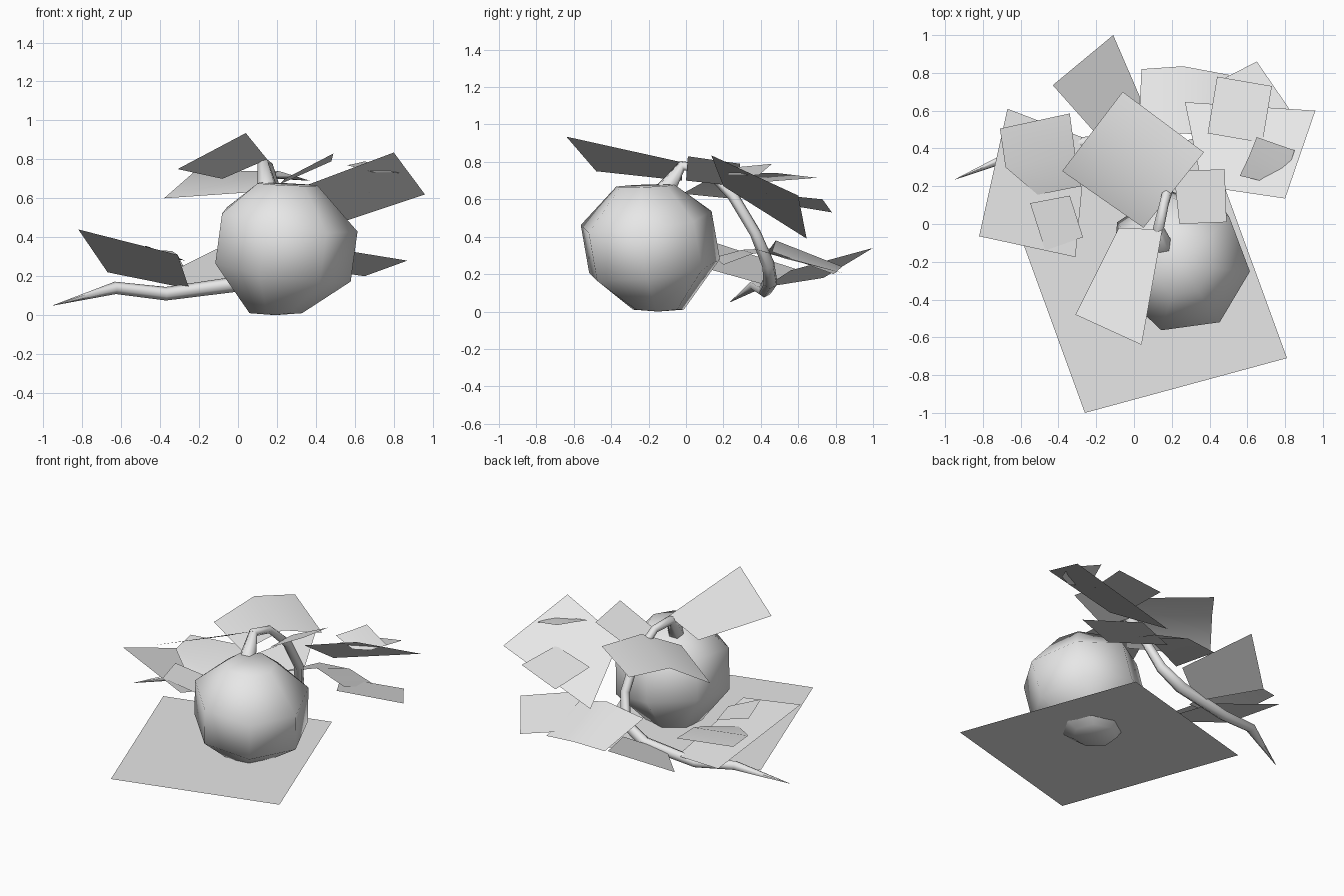
import bpy
import bmesh
from math import cos, sin, tau, radians
from mathutils import Vector

cube = bpy.data.objects.get("Cube")
if cube:
    bpy.data.objects.remove(cube, do_unlink=True)

# One plain grey for every part
grey = bpy.data.materials.new("plain grey")
grey.use_nodes = True
grey.diffuse_color = (0.8, 0.8, 0.8, 1)
for node in grey.node_tree.nodes:
    if node.type == 'BSDF_PRINCIPLED':
        node.inputs["Base Color"].default_value = grey.diffuse_color


def add_object(name, data):
    """Link a new object that uses the grey material."""
    obj = bpy.data.objects.new(name, data)
    bpy.context.collection.objects.link(obj)
    data.materials.append(grey)
    return obj


def add_mesh(name, bm, smooth):
    """Turn a bmesh into a finished object."""
    mesh = bpy.data.meshes.new(name)
    for face in bm.faces:
        face.smooth = smooth
    bm.to_mesh(mesh)
    bm.free()
    return add_object(name, mesh)


def card(name, *rows, smooth=True):
    """Thin sheet strung between rows of points; extra rows bend it."""
    bm = bmesh.new()
    verts = [[bm.verts.new(point) for point in row] for row in rows]
    for low, high in zip(verts, verts[1:]):
        for i in range(len(low) - 1):
            bm.faces.new((low[i], low[i + 1], high[i + 1], high[i]))
    # Make the sheet face upwards
    bm.normal_update()
    if sum(face.normal.z for face in bm.faces) < 0:
        bmesh.ops.reverse_faces(bm, faces=bm.faces)
    return add_mesh(name, bm, smooth)


def flat_card(name, corner, side_a, side_b):
    """Parallelogram sheet from one corner and its two neighbours."""
    corner, side_a, side_b = Vector(corner), Vector(side_a), Vector(side_b)
    return card(name, (corner, side_a), (side_b, side_a + side_b - corner))


# Ground sheet, pierced by the underside of the gourd
flat_card("ground_sheet", (-.26, -1, .05), (.81, -.71, .05), (-.69, .18, .05))


# Seven-sided gourd that leans forward and to its left
def gourd():
    sides = 7
    bm = bmesh.new()
    # centre of each ring, radius, amount of lean
    rings = [((.19, -.15, .01), .14, 0), ((.22, -.175, .23), .36, 1),
             ((.255, -.22, .487), .36, 1), ((.25, -.22, .672), .16, .3)]
    loops = []
    for (x, y, z), radius, lean in rings:
        loop = []
        for i in range(sides):
            angle = tau * i / sides - radians(5)
            dx, dy = radius * cos(angle), radius * sin(angle)
            height = z + lean * (.12 * dy - .15 * dx)
            loop.append(bm.verts.new((x + dx, y + dy, height)))
        loops.append(loop)
    bottom = bm.verts.new((.19, -.15, 0))
    top = bm.verts.new((.25, -.22, .67))
    for i in range(sides):
        j = (i + 1) % sides
        for low, high in zip(loops, loops[1:]):
            bm.faces.new((low[i], low[j], high[j], high[i]))
        bm.faces.new((loops[0][j], loops[0][i], bottom))
        bm.faces.new((loops[-1][i], loops[-1][j], top))
    return add_mesh("gourd", bm, True)


gourd()


# Stem and trailing vine, tapering to a point
def vine(name, path):
    curve = bpy.data.curves.new(name, 'CURVE')
    curve.dimensions = '3D'
    curve.bevel_depth = .01
    curve.bevel_resolution = 1
    curve.use_fill_caps = True
    spline = curve.splines.new('POLY')
    spline.points.add(len(path) - 1)
    for point, (place, thickness) in zip(spline.points, path):
        point.co = (*place, 1)
        point.radius = thickness
    spline.use_smooth = True
    obj = add_object(name, curve)
    bpy.ops.object.select_all(action='DESELECT')
    obj.select_set(True)
    bpy.context.view_layer.objects.active = obj
    bpy.ops.object.convert(target='MESH')


vine("stem_and_vine", [
    ((.15, -.11, .65), 5.5), ((.13, -.02, .78), 3), ((.16, .11, .76), 2.5),
    ((.2, .25, .62), 3), ((.2, .37, .42), 3), ((.15, .44, .25), 3.5),
    ((0, .45, .16), 4), ((-.37, .42, .11), 3.5), ((-.63, .37, .14), 3.2),
    ((-.95, .235, .05), .1)])

# Leaves around the stem
card("front_raised_leaf",
     ((.04, -.64, .935), (-.31, -.48, .75)),
     ((.15, -.03, .8), (-.08, -.02, .7)))
card("top_folded_leaf",
     ((-.38, .28, .6), (.05, -.02, .63)),
     ((-.22, .49, .74), (.21, .18, .74)),
     ((-.06, .7, .715), (.37, .38, .69)))
card("stem_side_leaf",
     ((.49, .01, .83), (.48, .29, .79)),
     ((.24, 0, .7), (.21, .28, .67)))

# Leaves on the right, along the vine
card("right_wide_leaf",
     ((-.82, -.065, .44), (-.31, -.175, .31)),
     ((-.67, .61, .22), (-.25, .45, .135)))
card("right_bent_leaf",
     ((-.71, .505, .34), (-.34, .585, .33)),
     ((-.68, .3, .33), (-.31, .36, .31)),
     ((-.51, .155, .29), (-.28, .2, .25)))
card("right_small_leaf",
     ((-.55, .11, .34), (-.34, .15, .29)),
     ((-.47, -.14, .355), (-.27, -.07, .28)))
card("back_low_leaf",
     ((-.11, 1, .34), (-.43, .735, .18)),
     ((.08, .56, .22), (-.15, .42, .13)))

# Leaves on the left
card("left_wide_leaf",
     ((.96, .6, .62), (.8, .135, .835)),
     ((.27, .645, .39), (.36, .2, .67)))
card("left_low_leaf",
     ((.65, .86, .2), (.87, .54, .28)),
     ((.3, .68, .25), (.5, .35, .34)))
card("back_bent_leaf",
     ((.04, .82, .23), (.02, .43, .31)),
     ((.26, .835, .24), (.26, .48, .38)),
     ((.5, .79, .2), (.48, .46, .32)))
card("left_small_leaf",
     ((.44, .78, .53), (.73, .73, .6)),
     ((.39, .48, .58), (.68, .43, .63)))
card("left_tiny_leaf",
     ((.65, .46, .79), (.85, .39, .73)),
     ((.61, .36, .78), (.81, .27, .73)),
     ((.56, .255, .77), (.71, .22, .73)))
